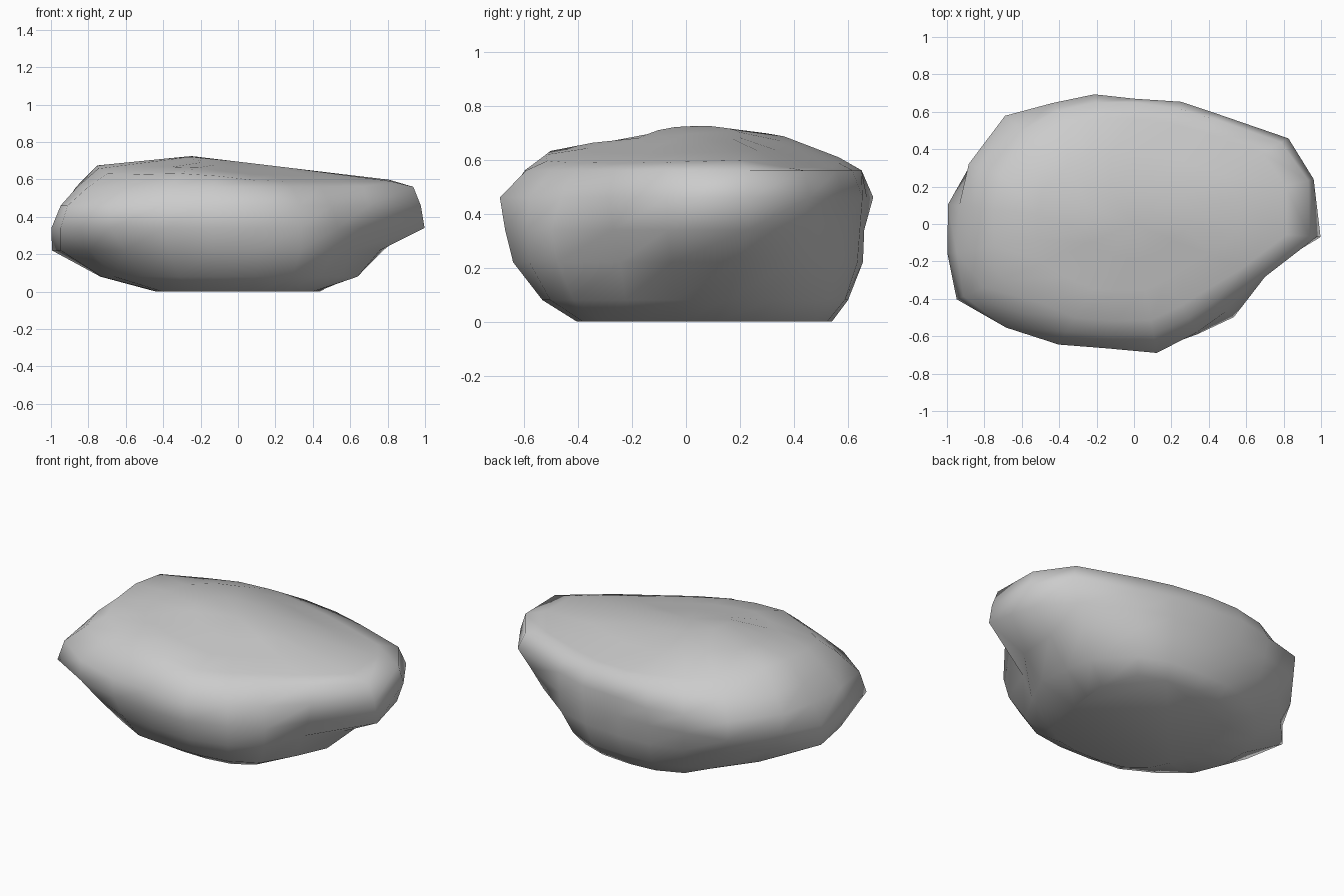
import bpy, bmesh, math

# Directions of the boulder's corners, in degrees from +x
ANGLES = [-4, 14, 29, 52, 69, 90, 107, 124, 140, 160, 174, 189, 203, 219, 238, 258, 280, 300, 317, 338]
N = len(ANGLES)

# Horizontal slices: height, then the radius in each direction
SLICES = [
    (0.0, [.41, .44, .50, .59, .56, .54, .55, .56, .52, .46, .44, .43, .44, .45, .44, .41, .41, .44, .46, .43]),
    (0.08, [.64, .64, .67, .66, .63, .60, .62, .65, .68, .71, .74, .74, .72, .65, .60, .54, .54, .58, .61, .60]),
    (0.22, [.76, .80, .80, .73, .68, .655, .68, .73, .80, .87, 1.0, .96, .86, .78, .70, .645, .65, .67, .70, .65]),
    (0.34, [1.0, .95, .87, .74, .69, .66, .69, .76, .89, .93, 1.0, 1.01, 1.03, .88, .75, .68, .68, .68, .73, .72]),
    (0.46, [.98, .99, .944, .742, .70, .67, .725, .78, .90, .94, .94, .96, .99, .88, .76, .68, .70, .67, .68, .755]),
    (0.56, [.94, .96, .90, .71, .66, .65, .68, .73, .78, .87, .87, .87, .87, .76, .68, .61, .60, .58, .60, .72]),
]


def top_height(x, y):
    """Gently sloped, off-centre crown."""
    h = 0.725
    h -= 0.12 * max(0, x + 0.25) + 0.10 * max(0, -0.25 - x)
    h -= 0.34 * max(0, y - 0.25) + 0.18 * max(0, -0.02 - y)
    return max(h, 0.57)


def make_boulder():
    bm = bmesh.new()
    rings = []

    def add_ring(radii, height):
        ring = []
        for deg, r in zip(ANGLES, radii):
            a = math.radians(deg)
            x, y = r * math.cos(a), r * math.sin(a)
            ring.append(bm.verts.new((x, y, height(x, y))))
        rings.append(ring)

    # Sides
    for z, radii in SLICES:
        add_ring(radii, lambda x, y, z=z: z)
    # Crown
    for s in (0.87, 0.6, 0.3):
        add_ring([r * s for r in SLICES[-1][1]], top_height)
    for a, b in zip(rings, rings[1:]):
        for i in range(N):
            j = (i + 1) % N
            bm.faces.new((a[i], a[j], b[j], b[i]))
    tip = bm.verts.new((0, 0, top_height(0, 0)))
    for i in range(N):
        bm.faces.new((rings[-1][i], rings[-1][(i + 1) % N], tip))
    # Flat underside
    bm.faces.new(list(reversed(rings[0])))
    bmesh.ops.recalc_face_normals(bm, faces=bm.faces)
    for f in bm.faces:
        f.smooth = True
    mesh = bpy.data.meshes.new("boulder")
    bm.to_mesh(mesh)
    bm.free()
    obj = bpy.data.objects.new("boulder", mesh)
    bpy.context.collection.objects.link(obj)
    return obj


make_boulder()
